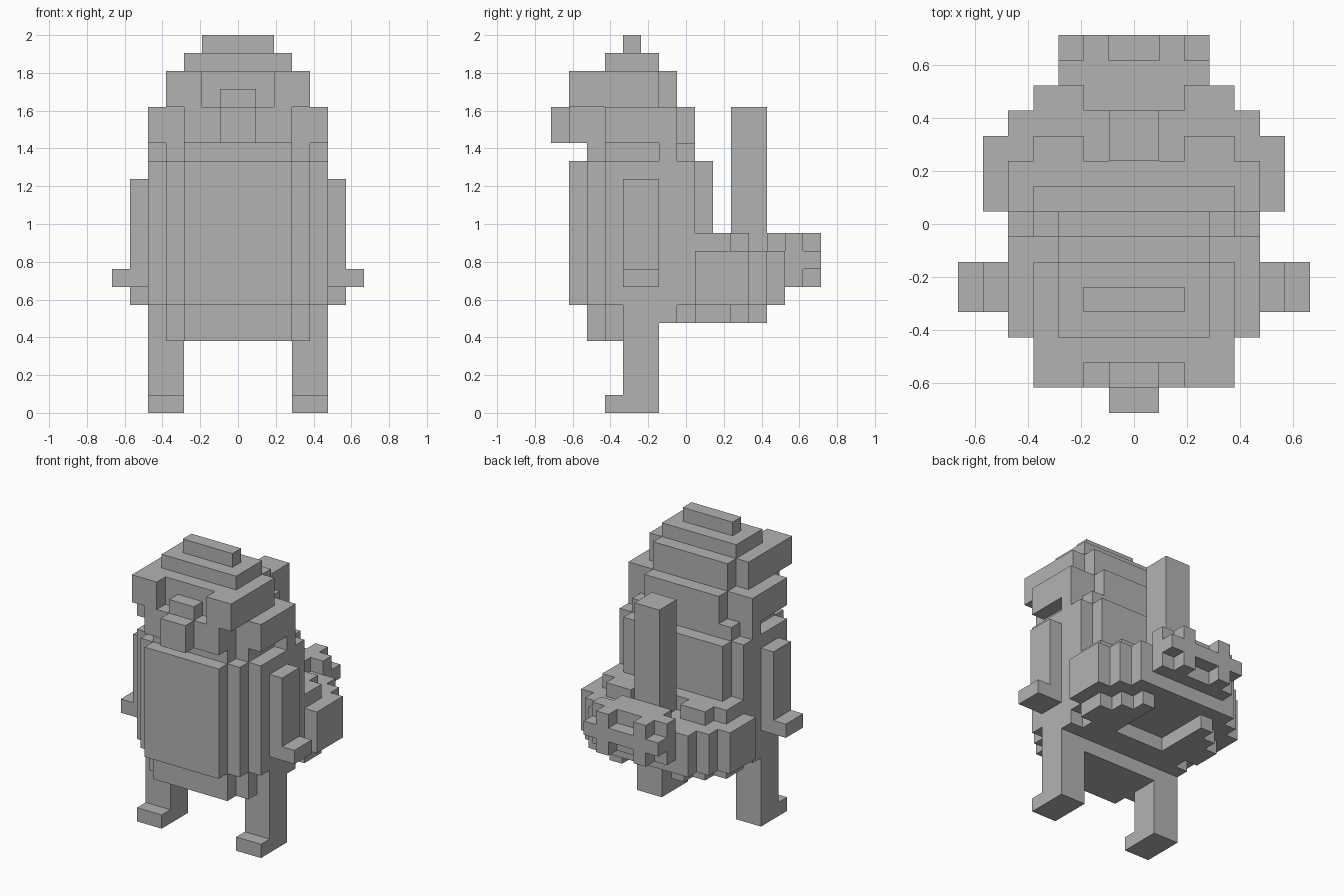
import bpy
import bmesh
from mathutils import Matrix, Vector

starter = bpy.data.objects.get("Cube")
if starter:
    bpy.data.objects.remove(starter, do_unlink=True)

UNIT = 2 / 21      # size of one block
DEPTH_SHIFT = 7.5  # blocks from the front tip to the centre

grey = bpy.data.materials.new("plain grey")
grey.use_nodes = True
colour = (0.45, 0.45, 0.45, 1)
grey.diffuse_color = colour
grey.node_tree.nodes["Principled BSDF"].inputs["Base Color"].default_value = colour


def add_box(bm, x, y, z):
    """Add a box from (low, high) ranges counted in blocks."""
    low = Vector((x[0], y[0] - DEPTH_SHIFT, z[0])) * UNIT
    high = Vector((x[1], y[1] - DEPTH_SHIFT, z[1])) * UNIT
    place = Matrix.Translation((low + high) / 2) @ Matrix.Diagonal((*(high - low), 1))
    bmesh.ops.create_cube(bm, size=1, matrix=place)


def finish(name, bm):
    mesh = bpy.data.meshes.new(name)
    bm.to_mesh(mesh)
    bm.free()
    mesh.materials.append(grey)
    bpy.context.collection.objects.link(bpy.data.objects.new(name, mesh))


def centred(name, z, *steps):
    """Slab across the middle; each step is (half width, front, back)."""
    bm = bmesh.new()
    for half, front, back in steps:
        add_box(bm, (-half, half), (front, back), z)
    finish(name, bm)


def paired(name, *boxes):
    """Same boxes on the left and mirrored on the right."""
    for side, sign in (("left", 1), ("right", -1)):
        bm = bmesh.new()
        for x, y, z in boxes:
            add_box(bm, sorted(sign * v for v in x), y, z)
        finish(side + "_" + name, bm)


# Legs and arms
paired("leg", ((3, 5), (4, 6), (0, 4)), ((3, 5), (3, 6), (0, 1)))
paired("arm", ((5, 6), (4, 6), (7, 13)), ((6, 7), (4, 6), (7, 8)))

# Body, stepped in plan
centred("hips", (4, 5), (3, 2, 4), (4, 3, 4), (5, 4, 6))
centred("lower_body", (5, 6), (3, 2, 4), (4, 3, 8), (5, 4, 7))
centred("body", (6, 14), (3, 1, 3), (4, 2, 9), (5, 3, 8))
centred("neck", (14, 15), (3, 2, 4), (4, 3, 8), (5, 6, 7))

# Head with side flaps, beak and stepped crown
centred("head", (15, 17), (3, 1, 8), (5, 3, 7))
centred("beak", (15, 17), (1, 0, 2))
centred("beak_ridge", (17, 18), (1, 1, 2))
centred("brow", (17, 19), (4, 2, 6), (3, 5, 7))
paired("brow_corner", ((2, 4), (1, 2), (17, 19)))
centred("crown", (19, 20), (3, 3, 6))
centred("crest", (20, 21), (2, 4, 5))

# Tail base ring, with raised rim above and below
centred("tail_ring", (6, 9), (6, 8, 11), (5, 10, 12), (4, 11, 13))
centred("tail_top", (9, 10), (5, 8, 10))
paired("tail_top_step", ((2, 4), (10, 11), (9, 10)))
paired("tail_underside", ((2, 5), (8, 10), (5, 6)), ((2, 4), (10, 11), (5, 6)),
       ((2, 3), (11, 12), (5, 6)))

# Upright plume and the crossed tail tip
centred("plume", (9, 17), (1, 10, 12))
centred("tail_tip", (7, 10), (3, 13, 14))
centred("tail_tip_root", (9, 10), (2, 12, 13))
centred("tail_tip_bar", (8, 9), (3, 14, 15))
paired("tail_tip_post", ((1, 2), (14, 15), (7, 10)))
